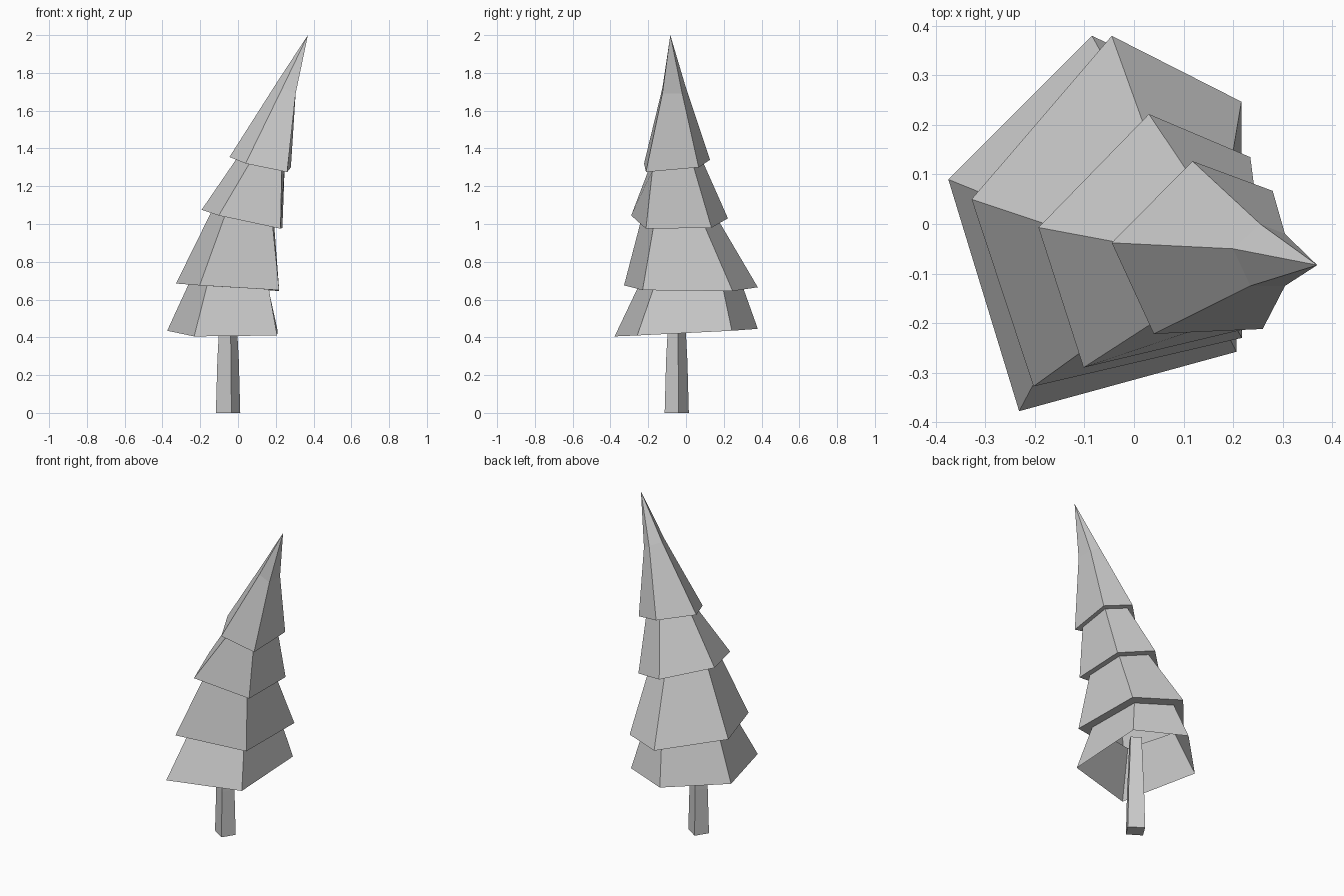
import bpy
import bmesh
from mathutils import Vector

default_cube = bpy.data.objects.get("Cube")
if default_cube:
    bpy.data.objects.remove(default_cube, do_unlink=True)

GREY = (0.6, 0.6, 0.6, 1.0)
grey = bpy.data.materials.new("plain grey")
grey.use_nodes = True
grey.diffuse_color = GREY
for node in grey.node_tree.nodes:
    if node.type == "BSDF_PRINCIPLED":
        node.inputs["Base Color"].default_value = GREY


def scaled_ring(points, factor):
    """Shrink a ring of points about its own centre."""
    centre = sum(points, Vector()) / len(points)
    return [centre + (p - centre) * factor for p in points]


def loft(name, rings, tip=None, cap_bottom=False, cap_top=False):
    """Skin rings listed from bottom to top, optionally closing to a tip."""
    bm = bmesh.new()
    loops = [[bm.verts.new(p) for p in ring] for ring in rings]
    count = len(loops[0])
    for low, high in zip(loops, loops[1:]):
        for i in range(count):
            j = (i + 1) % count
            bm.faces.new((low[i], low[j], high[j], high[i]))
    if tip is not None:
        apex = bm.verts.new(tip)
        for i in range(count):
            bm.faces.new((loops[-1][i], loops[-1][(i + 1) % count], apex))
    if cap_bottom:
        bm.faces.new(loops[0][::-1])
    if cap_top:
        bm.faces.new(loops[-1])
    mesh = bpy.data.meshes.new(name)
    bm.to_mesh(mesh)
    bm.free()
    mesh.materials.append(grey)
    obj = bpy.data.objects.new(name, mesh)
    bpy.context.collection.objects.link(obj)
    return obj


# Outer rim of each leaning branch tier, five corners each
tier_rims = [
    [(-.375, .09, .435), (-.232, -.378, .405), (.207, -.258, .41),
     (.21, .243, .435), (-.085, .38, .445)],
    [(-.328, .05, .685), (-.203, -.328, .675), (.218, -.23, .65),
     (.217, .247, .645), (-.045, .38, .665)],
    [(-.193, -.007, 1.075), (-.102, -.29, 1.045), (.225, -.212, .975),
     (.235, .135, .98), (.03, .222, 1.03)],
    [(-.045, -.038, 1.355), (.04, -.222, 1.32), (.26, -.212, 1.275),
     (.28, .067, 1.3), (.118, .127, 1.34)],
]
# Bend in the drooping top, just under the tip
top_bend = [(.2, -.05, 1.74), (.235, -.125, 1.72), (.305, -.125, 1.69),
            (.305, -.02, 1.69), (.255, 0, 1.72)]

# Branches: each wall ends in a narrower ring tucked under the next rim
rings = []
for index, rim in enumerate(tier_rims):
    rim = [Vector(p) for p in rim]
    if index:
        rings.append(scaled_ring(rim, .78))
    rings.append(rim)
rings.append([Vector(p) for p in top_bend])
loft("branches", rings, tip=(.37, -.083, 2))

# Trunk: tapered four-sided post turned off the axes
foot = [Vector(p) for p in
        [(-.117, -.06, 0), (-.035, -.113, 0), (.012, -.04, 0), (-.07, .015, 0)]]
trunk_rings = [[p + Vector((0, 0, height)) for p in scaled_ring(foot, size)]
               for height, size in [(0, 1), (.28, .88), (.42, .76), (.6, .65)]]
loft("trunk", trunk_rings, cap_bottom=True, cap_top=True)
